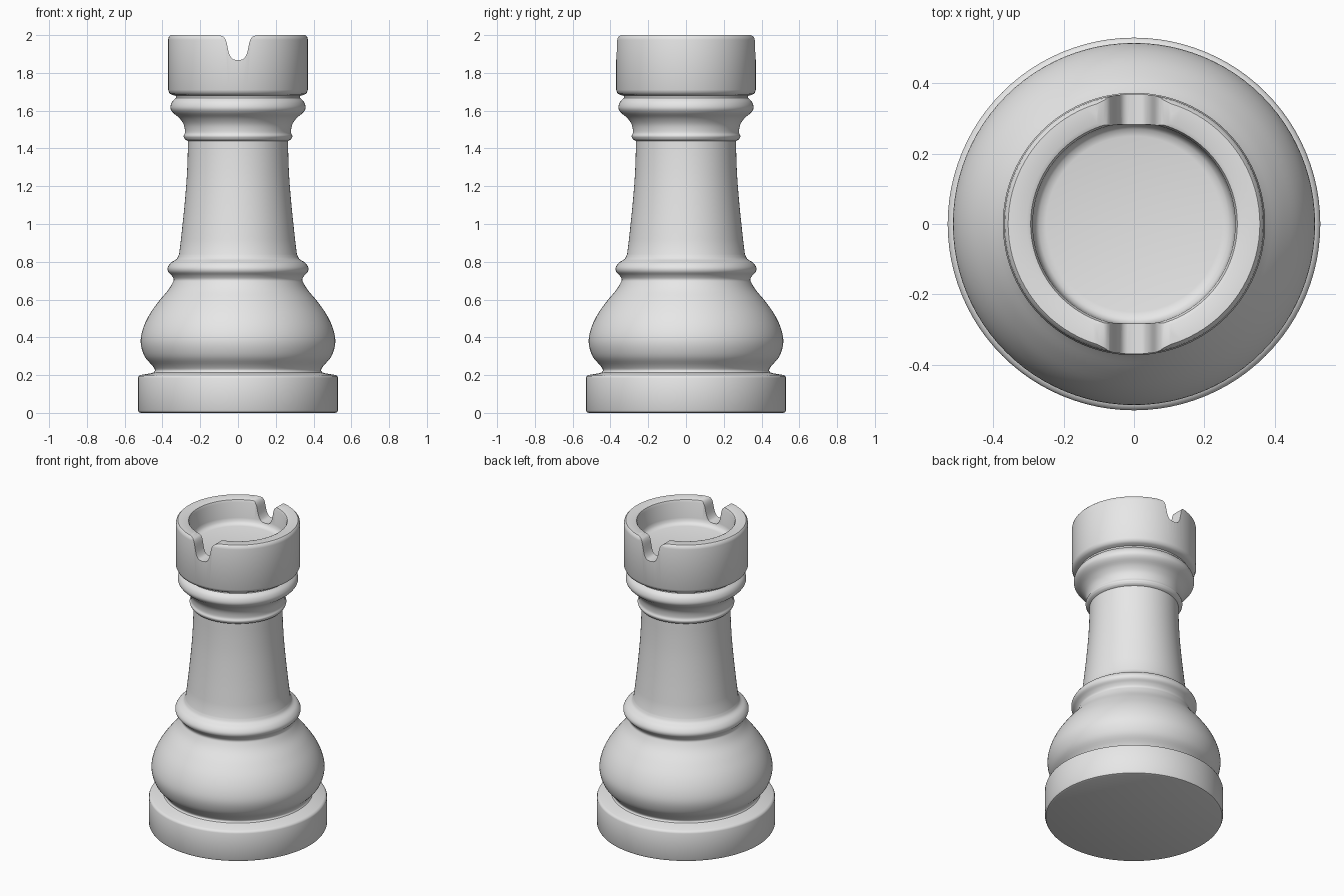
import bpy, bmesh, math
from mathutils import Vector

if "Cube" in bpy.data.objects:
    bpy.data.objects.remove(bpy.data.objects["Cube"])

mat = bpy.data.materials.new("light_grey")
mat.diffuse_color = (0.8, 0.8, 0.8, 1)
mat.use_nodes = True
mat.node_tree.nodes["Principled BSDF"].inputs["Base Color"].default_value = mat.diffuse_color


def smooth(pts, n=4):
    """Catmull-Rom curve through 2D points."""
    p = [Vector(q) for q in pts]
    p = [2 * p[0] - p[1]] + p + [2 * p[-1] - p[-2]]
    out = []
    for a, b, c, d in zip(p, p[1:], p[2:], p[3:]):
        for i in range(n):
            t = i / n
            out.append(0.5 * (2 * b + (c - a) * t + (2 * a - 5 * b + 4 * c - d) * t * t
                              + (3 * b - a - 3 * c + d) * t ** 3))
    return out + [p[-2]]


def make_object(name, bm):
    bmesh.ops.recalc_face_normals(bm, faces=bm.faces)
    me = bpy.data.meshes.new(name)
    bm.to_mesh(me)
    bm.free()
    ob = bpy.data.objects.new(name, me)
    bpy.context.collection.objects.link(ob)
    me.materials.append(mat)
    return ob


# Lathe profile (radius, height), split where the outline is straight or creased
base = [(0, 0), (0.515, 0), (0.525, 0.004), (0.53, 0.015), (0.53, 0.185),
        (0.526, 0.195), (0.515, 0.201), (0.46, 0.21)]
bulb = smooth([(0.445, 0.215), (0.44, 0.228), (0.455, 0.252), (0.495, 0.30), (0.515, 0.37),
               (0.505, 0.44), (0.472, 0.515), (0.42, 0.59), (0.37, 0.65), (0.346, 0.69),
               (0.341, 0.708), (0.352, 0.728), (0.37, 0.748), (0.372, 0.77),
               (0.355, 0.795), (0.325, 0.815), (0.312, 0.84)])
shaft = smooth([(0.302, 0.92), (0.286, 1.07), (0.273, 1.22), (0.267, 1.34), (0.265, 1.44)])
collar = smooth([(0.28, 1.447), (0.288, 1.465), (0.281, 1.485), (0.287, 1.525), (0.31, 1.56),
                 (0.345, 1.59), (0.358, 1.615), (0.35, 1.645), (0.328, 1.668)])
head = [(0.328, 1.678), (0.35, 1.684), (0.363, 1.692), (0.37, 1.71), (0.37, 1.975),
        (0.367, 1.99), (0.358, 2.0), (0.305, 2.0), (0.294, 1.995), (0.288, 1.98),
        (0.286, 1.88), (0.281, 1.86), (0.27, 1.847), (0.25, 1.842), (0, 1.842)]

bm = bmesh.new()
vs = [bm.verts.new((p[0], 0, p[1])) for p in base + bulb + shaft + collar + head]
es = [bm.edges.new(pair) for pair in zip(vs, vs[1:])]
bmesh.ops.spin(bm, geom=vs + es, cent=(0, 0, 0), axis=(0, 0, 1),
               angle=2 * math.pi, steps=96, use_duplicate=False)
bmesh.ops.remove_doubles(bm, verts=bm.verts, dist=1e-5)
rook = make_object("rook_body", bm)

# Flared slot cut through the front and back of the crown
half = smooth([(0, 1.868), (0.028, 1.873), (0.045, 1.897), (0.054, 1.93), (0.063, 1.97),
               (0.078, 1.992), (0.11, 2.001)], 3)
outline = [(-x, z) for x, z in reversed(half[1:])] + [(x, z) for x, z in half]
outline += [(0.11, 2.1), (-0.11, 2.1)]
bm = bmesh.new()
f = bm.faces.new([bm.verts.new((x, -0.6, z)) for x, z in outline])
ext = bmesh.ops.extrude_face_region(bm, geom=[f])["geom"]
bmesh.ops.translate(bm, vec=(0, 1.2, 0), verts=[v for v in ext if isinstance(v, bmesh.types.BMVert)])
cutter = make_object("slot_cutter", bm)
cutter.hide_render = True

mod = rook.modifiers.new("slots", 'BOOLEAN')
mod.operation = 'DIFFERENCE'
mod.solver = 'EXACT'
mod.object = cutter
bpy.context.view_layer.objects.active = rook
rook.select_set(True)
bpy.ops.object.modifier_apply(modifier="slots")
bpy.data.objects.remove(cutter)
bpy.ops.object.shade_smooth_by_angle(angle=math.radians(40))
